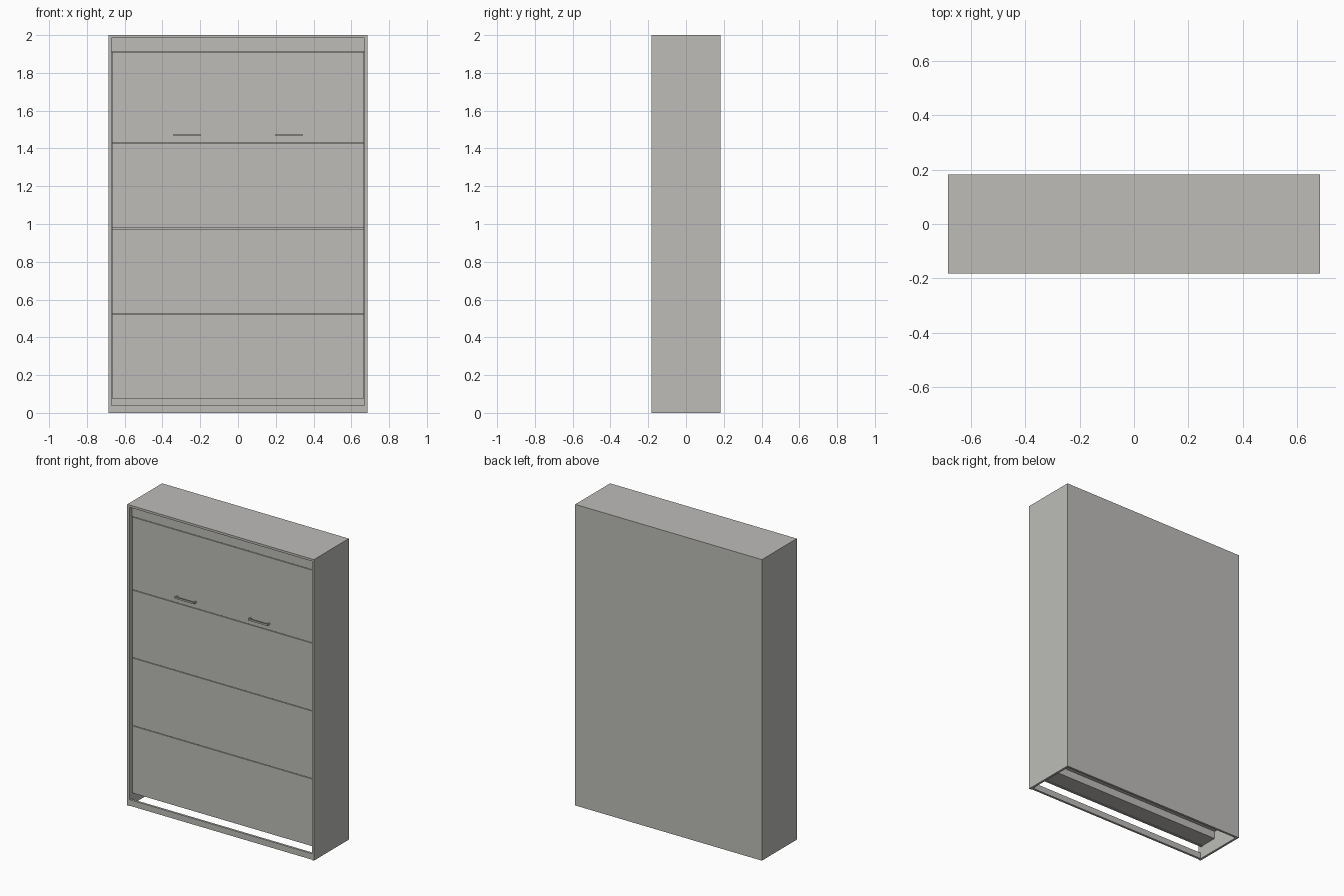
import bpy
import bmesh
from mathutils import Matrix, Vector

cube = bpy.data.objects.get("Cube")
if cube:
    bpy.data.objects.remove(cube, do_unlink=True)

grey = bpy.data.materials.new("warm_grey")
grey.use_nodes = True
colour = (0.51, 0.505, 0.485, 1)
grey.diffuse_color = colour
grey.node_tree.nodes["Principled BSDF"].inputs["Base Color"].default_value = colour


def boxes(name, *spans):
    """One object from boxes given as (x0, x1), (y0, y1), (z0, z1)."""
    bm = bmesh.new()
    for span in spans:
        centre = Vector([(a + b) / 2 for a, b in span])
        size = [b - a for a, b in span]
        bmesh.ops.create_cube(bm, size=1, matrix=Matrix.Translation(centre) @ Matrix.Diagonal((*size, 1)))
    mesh = bpy.data.meshes.new(name)
    bm.to_mesh(mesh)
    bm.free()
    mesh.materials.append(grey)
    obj = bpy.data.objects.new(name, mesh)
    bpy.context.collection.objects.link(obj)
    return obj


W, D, H, T = 0.686, 0.183, 2.0, 0.015   # half width, half depth, height, board
IN = W - T                              # inner half width
FACE = -0.155                           # front plane of the doors
DOOR = IN - 0.004

# Cabinet shell, open underneath
boxes("left_side", ((IN, W), (-D, D), (0, H)))
boxes("right_side", ((-W, -IN), (-D, D), (0, H)))
boxes("top_board", ((-IN, IN), (-D, D), (H - T, H)))
boxes("back_board", ((-IN, IN), (D - T, D), (0, H - T)))
boxes("bottom_rail", ((-IN, IN), (-D + 0.005, -D + 0.02), (0, 0.04)))
boxes("top_fascia", ((-IN, IN), (FACE, FACE + T), (1.914, H - T)))

# Four stacked front boards with narrow gaps
levels = [0.075, 0.525, 0.976, 1.427, 1.912]
for i, (low, high) in enumerate(zip(levels, levels[1:])):
    boxes(f"front_board_{i + 1}", ((-DOOR, DOOR), (FACE, FACE + T), (low + 0.002, high - 0.002)))

# Folded bed behind the boards, with a stepped lower end
BACK = FACE + T
boxes("bed_frame", ((-DOOR, DOOR), (BACK, -0.026), (0.08, 1.9)))
boxes("bed_base", ((-DOOR, DOOR), (-0.026, 0.14), (0.13, 1.9)))

# Bar handles on two posts each
for side, sign in (("left", 1), ("right", -1)):
    x0, x1 = sorted((sign * 0.198, sign * 0.342))
    z = (1.465, 1.476)
    boxes(f"{side}_handle",
          ((x0, x1), (FACE - 0.024, FACE - 0.016), z),
          ((x0, x0 + 0.01), (FACE - 0.016, FACE), z),
          ((x1 - 0.01, x1), (FACE - 0.016, FACE), z))
